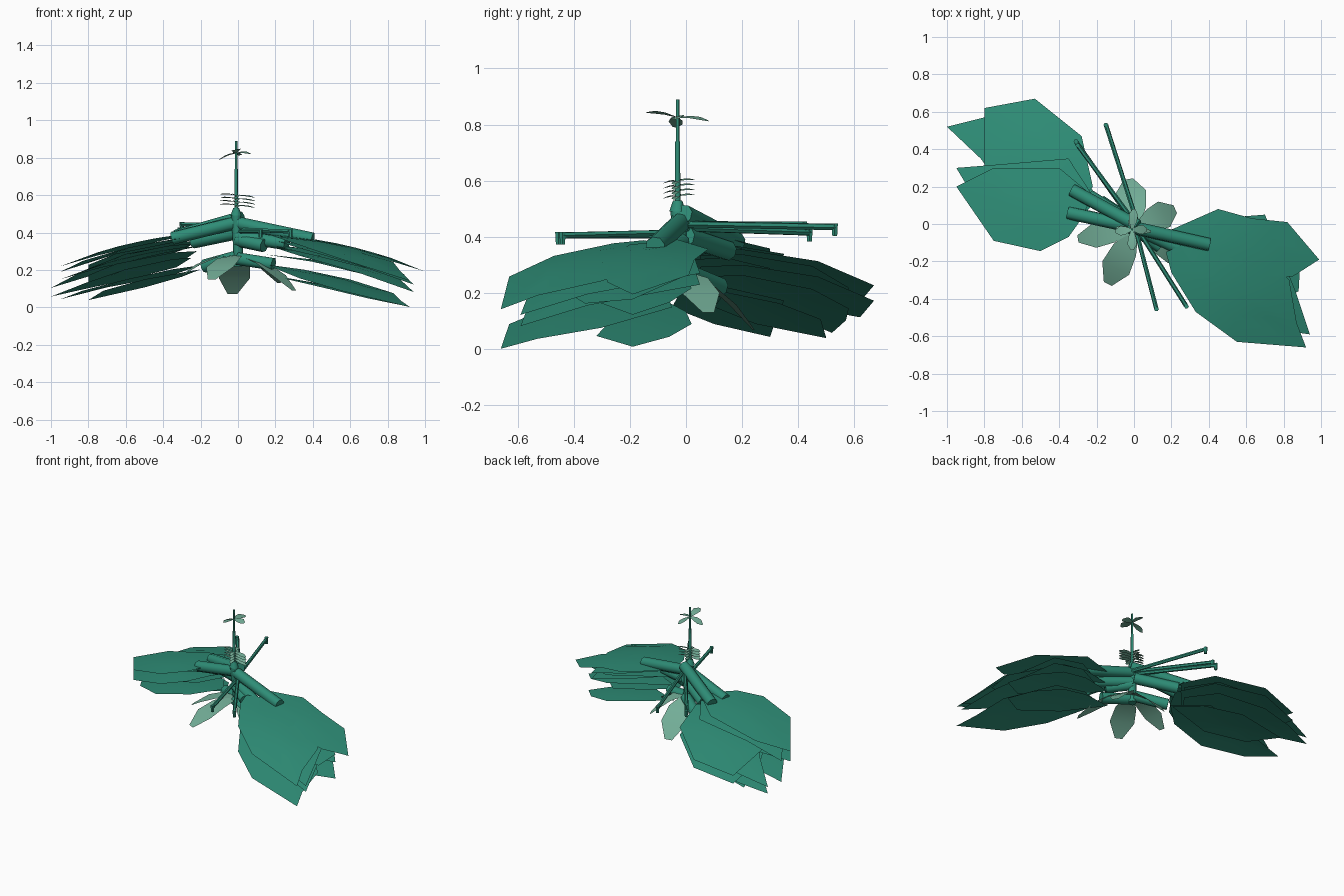
import bpy, bmesh, math
from mathutils import Vector

if "Cube" in bpy.data.objects:
    bpy.data.objects.remove(bpy.data.objects["Cube"])


def material(name, rgb):
    m = bpy.data.materials.new(name)
    m.diffuse_color = (*rgb, 1)
    m.use_nodes = True
    m.node_tree.nodes["Principled BSDF"].inputs["Base Color"].default_value = m.diffuse_color
    return m


GREEN = material("deep green", (0.028, 0.27, 0.185))
PALE = material("pale green", (0.17, 0.42, 0.31))


def finish(name, bm, mat, smooth=None):
    me = bpy.data.meshes.new(name)
    bm.to_mesh(me)
    bm.free()
    me.materials.append(mat)
    ob = bpy.data.objects.new(name, me)
    bpy.context.collection.objects.link(ob)
    if smooth:
        bpy.ops.object.select_all(action='DESELECT')
        ob.select_set(True)
        bpy.context.view_layer.objects.active = ob
        bpy.ops.object.shade_smooth_by_angle(angle=math.radians(smooth))
    return ob


def tube(name, a, b, r, r2=None, sides=8):
    a, b = Vector(a), Vector(b)
    bm = bmesh.new()
    bmesh.ops.create_cone(bm, cap_ends=True, segments=sides, radius1=r,
                          radius2=r if r2 is None else r2, depth=(b - a).length)
    rot = Vector((0, 0, 1)).rotation_difference(b - a).to_matrix()
    for v in bm.verts:
        v.co = rot @ v.co + (a + b) / 2
    return finish(name, bm, GREEN, 50)


def upper(r):
    return 0.388 - 0.2 * r * r


def lower(r):
    return 0.262 - 0.14 * r - 0.08 * r * r


def big_leaf(name, outline, drop, height):
    """Broad sheet whose height falls away from the stem."""
    cx = sum(p[0] for p in outline) / len(outline)
    cy = sum(p[1] for p in outline) / len(outline)

    def vert(x, y):
        return bm.verts.new((x, y, height(math.hypot(x, y)) - drop))

    bm = bmesh.new()
    centre = vert(cx, cy)
    inner = [vert((x + cx) / 2, (y + cy) / 2) for x, y in outline]
    outer = [vert(x, y) for x, y in outline]
    n = len(outline)
    for i in range(n):
        j = (i + 1) % n
        bm.faces.new((centre, inner[i], inner[j]))
        bm.faces.new((inner[i], outer[i], outer[j], inner[j]))
    bmesh.ops.recalc_face_normals(bm, faces=bm.faces)
    if sum(f.normal.z for f in bm.faces) < 0:
        bmesh.ops.reverse_faces(bm, faces=bm.faces)
    finish(name, bm, GREEN, 40)


def petal(name, base, tip, width, arch, roll=0.0):
    """Small pointed petal with a raised middle, tilted sideways by roll."""
    base, tip = Vector(base), Vector(tip)
    d = tip - base
    side = Vector((-d.y, d.x, 0)).normalized() * width / 2
    side.z = roll * width / 2
    bm = bmesh.new()
    rows = []
    for t, w in ((0, 0.2), (0.4, 0.85), (0.72, 1), (1, 0.3)):
        c = base + d * t + Vector((0, 0, arch * 4 * t * (1 - t)))
        rows.append([bm.verts.new(c + side * w * s) for s in (-1, 1)])
    for p, q in zip(rows, rows[1:]):
        bm.faces.new((p[0], q[0], q[1], p[1]))
    finish(name, bm, PALE, 40)


# Broad leaves, right side: outline, drops of upper layers, drops of lower layers
right = [
    ([(.17, -.15), (.20, -.26), (.33, -.47), (.55, -.63), (.92, -.66),
      (.87, -.53), (.83, -.3), (.6, -.05), (.35, -.07)], (-.01,), (0,)),
    ([(.2, -.03), (.45, .08), (.63, .03), (.82, .01), (.99, -.19),
      (.85, -.28), (.6, -.3), (.3, -.2)], (-.01,), ()),
    ([(.2, -.12), (.32, -.38), (.65, -.55), (.94, -.59), (.86, -.35),
      (.7, .05), (.45, .03)], (.02, .06), ()),
    ([(.15, -.08), (.4, -.4), (.65, -.45), (.88, -.36), (.89, -.19),
      (.6, .02), (.4, 0)], (.045,), ()),
    ([(.15, -.08), (.4, -.25), (.7, -.32), (.89, -.19), (.78, -.06),
      (.6, .02), (.4, 0)], (.1,), (.06,)),
]
# Broad leaves, left side
left = [
    ([(-.22, .2), (-.28, .47), (-.53, .67), (-.8, .62), (-.8, .3),
      (-.65, .05), (-.35, .05)], (.015, .07), ()),
    ([(-.25, .2), (-.33, .45), (-.6, .58), (-.8, .57), (-1, .52),
      (-.82, .35), (-.6, .05), (-.35, .05)], (.03,), (-.055,)),
    ([(-.2, .12), (-.35, .35), (-.7, .32), (-.95, .3), (-.83, .1),
      (-.6, -.05), (-.35, -.02)], (0,), (0,)),
    ([(-.22, .15), (-.3, 0), (-.35, -.07), (-.5, -.145), (-.75, -.09),
      (-.95, .2), (-.75, .3), (-.4, .3)], (-.02, .05), ()),
    ([(-.2, .14), (-.3, .33), (-.5, .48), (-.8, .5), (-.72, .25),
      (-.5, .1)], (), (.02,)),
]
for label, group in (("right", right), ("left", left)):
    for i, (outline, up, low) in enumerate(group):
        for k, drop in enumerate(up):
            big_leaf(f"{label}_upper_leaf_{i}_{k}", outline, drop, upper)
        for k, drop in enumerate(low):
            big_leaf(f"{label}_lower_leaf_{i}_{k}", outline, drop, lower)

# Thick leaf stalks
for i, (a, b) in enumerate([
        ((.0, -.02, .45), (.4, -.11, .365)), ((0, -.02, .38), (.26, -.14, .34)),
        ((0, -.02, .36), (.14, -.12, .33)), ((0, -.03, .26), (.19, -.1, .23)),
        ((.02, -.01, .48), (-.33, .18, .38)), ((.02, -.02, .46), (-.35, .06, .37)),
        ((0, 0, .4), (-.24, .15, .35)), ((0, 0, .27), (-.18, .12, .22))]):
    tube(f"leaf_stalk_{i}", a, b, 0.036)

# Long thin runners with drooping tips
for i, (a, b) in enumerate([
        ((.02, 0, .445), (-.15, .53, .435)), ((0, 0, .43), (-.31, .44, .415)),
        ((.01, 0, .445), (-.3, .42, .443)),
        ((.01, -.03, .405), (.12, -.455, .405)), ((.02, -.03, .415), (.28, -.44, .405))]):
    tube(f"runner_{i}", a, b, 0.012, sides=6)
    e = Vector(b)
    tube(f"runner_tip_{i}", e + Vector((0, 0, .012)), e - Vector((0, 0, .032)),
         0.013, 0.01, 6)

# Central stem
X, Y = -0.01, -0.03
tube("stem_base", (.005, -.01, .22), (X, Y, .5), 0.026, 0.026)
tube("stem_collar", (X, Y, .49), (X, Y, .53), 0.03, 0.016)
tube("stem_middle", (X, Y, .52), (X, Y, .74), 0.01, 0.009)
tube("stem_top", (X, Y, .73), (X, Y, .89), 0.006)

# Crown leaflets near the top
for i, (x, y, z) in enumerate([(-.01, -.14, .843), (0, .08, .813),
                               (-.1, -.04, .79), (.07, -.03, .82)]):
    petal(f"crown_leaflet_{i}", (X, Y, .825), (x, y, z), 0.05, 0.007, 0.2)

# Whorls of leaflets on the middle of the stem
for k in range(4):
    z = .545 + .018 * k
    for i, (dx, dy, dz) in enumerate([(-.085, .01, .006), (.1, -.01, -.012),
                                      (.01, -.05, -.008), (-.01, .06, .004)]):
        petal(f"whorl_leaflet_{k}_{i}", (X, Y, z),
              (X + dx, Y + dy, z + dz), 0.03, 0.004, 0.2)

# Drooping petals at the bottom
for i, (x, y, z, w) in enumerate([
        (.3, -.2, .09, .14), (-.14, -.32, .15, .16), (-.3, -.08, .17, .13),
        (-.03, .24, .07, .17), (.22, .08, .13, .15)]):
    petal(f"bottom_petal_{i}", (.01, -.02, .28), (x, y, z), w, 0.035)
